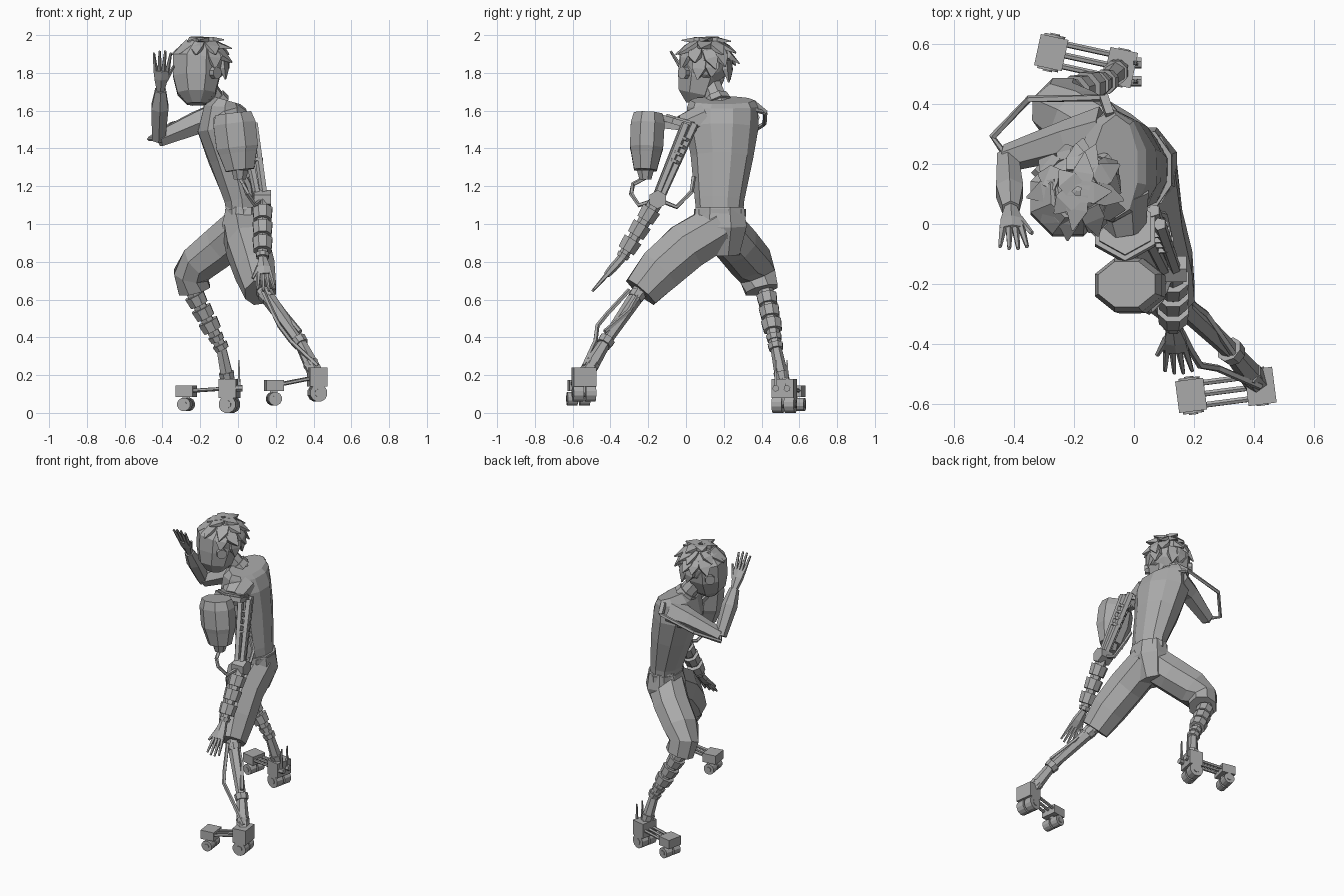
import bpy, bmesh, math, random
from mathutils import Vector as V

random.seed(4)
if "Cube" in bpy.data.objects:
    bpy.data.objects.remove(bpy.data.objects["Cube"])

grey = bpy.data.materials.new("plain_grey")
grey.use_nodes = True
grey.diffuse_color = (0.4, 0.4, 0.4, 1)
grey.node_tree.nodes["Principled BSDF"].inputs["Base Color"].default_value = grey.diffuse_color
X, Y, UP = V((1, 0, 0)), V((0, 1, 0)), V((0, 0, 1))


def add_mesh(name, bm):
    bmesh.ops.recalc_face_normals(bm, faces=bm.faces)
    mesh = bpy.data.meshes.new(name)
    bm.to_mesh(mesh)
    bm.free()
    mesh.materials.append(grey)
    bpy.context.collection.objects.link(bpy.data.objects.new(name, mesh))


def loft(name, rings, sides=8, ref=X, jitter=0.0):
    """Skin rings of (centre, radius along ref, radius across) strung along a path."""
    bm = bmesh.new()
    centres = [V(ring[0]) for ring in rings]
    corner = 1 / math.cos(math.pi / sides)
    loops = []
    for i, ring in enumerate(rings):
        along = (centres[min(i + 1, len(rings) - 1)] - centres[max(i - 1, 0)]).normalized()
        u = ref - along * ref.dot(along)
        if u.length < 0.1:
            u = along.orthogonal()
        u.normalize()
        v = along.cross(u)
        loop = []
        for j in range(sides):
            angle = math.tau * (j + 0.5) / sides
            offset = u * math.cos(angle) * ring[1] + v * math.sin(angle) * ring[-1]
            loop.append(bm.verts.new(centres[i] + offset * corner * (1 + random.uniform(-jitter, jitter))))
        loops.append(loop)
    for low, high in zip(loops, loops[1:]):
        for j in range(sides):
            k = (j + 1) % sides
            bm.faces.new((low[j], low[k], high[k], high[j]))
    bm.faces.new(loops[0])
    bm.faces.new(loops[-1])
    add_mesh(name, bm)


def rod(name, start, end, radius, sides=6, taper=1.0, ref=X):
    loft(name, [(start, radius), (end, radius * taper)], sides, ref)


def tube(name, points, radius=0.01):
    loft(name, [(point, radius) for point in points], 5, UP + X * 0.3)


def bands(name, start, end, spots, radius, half=0.02):
    """Short collars threaded on a limb between start and end."""
    step = (end - start).normalized() * half
    for spot in spots:
        middle = start.lerp(end, spot)
        rod(name, middle - step, middle + step, radius, 8, 0.9)


def hand(name, wrist, tip, side):
    reach = tip - wrist
    palm = wrist + reach * 0.5
    loft(name + "_palm", [(wrist, 0.02), (wrist + reach * 0.3, 0.036, 0.02), (palm, 0.04, 0.015)], 6, side)
    for k in (-1.5, -0.5, 0.5, 1.5):
        base = palm + side * k * 0.02
        end = wrist + reach * (1 - 0.05 * abs(k)) + side * k * 0.03
        rod(name + "_finger", base - reach * 0.05, end, 0.011, 5, 0.5, side)
    thumb = wrist + reach * 0.25 - side * 0.025
    rod(name + "_thumb", thumb, thumb + reach * 0.35 - side * 0.04, 0.012, 5, 0.5)


def foot(name, heel, toe):
    """Roller foot: heel and toe blocks, three joining rods and wheels."""
    forward = toe - heel
    forward.z = 0
    forward.normalize()
    side = forward.cross(UP)
    for part, centre, width, height, drop, radius in (("_heel", heel, 0.06, 0.05, 0.085, 0.045),
                                                      ("_toe", toe, 0.053, 0.03, 0.07, 0.035)):
        half = forward * 0.047
        loft(name + part + "_block", [(centre - half, width, height), (centre + half, width, height)], 4, side)
        axle = centre - UP * drop
        rod(name + part + "_fork", centre, axle, 0.02, 4)
        for k in (-1, 1):
            middle = axle + side * k * 0.033
            for piece, reach, size in (("_wheel", 0.027, 1), ("_wheel_hub", 0.031, 0.45)):
                rod(name + part + piece, middle - side * reach, middle + side * reach, radius * size, 12, ref=forward)
    for k in (-1, 0, 1):
        offset = side * k * 0.037
        rod(name + "_joining_rod", heel + offset, toe + offset, 0.009)


# torso and neck
loft("torso", [((0.03, 0.18, 1.03), 0.085, 0.115), ((0.02, 0.18, 1.13), 0.09, 0.125),
               ((-0.03, 0.19, 1.35), 0.125, 0.155), ((-0.07, 0.19, 1.51), 0.145, 0.18),
               ((-0.07, 0.19, 1.62), 0.11, 0.18), ((-0.06, 0.19, 1.655), 0.075, 0.165)], 10, jitter=0.03)
neck_base, neck_top = V((-0.1, 0.18, 1.62)), V((-0.18, 0.13, 1.74))
rod("neck", neck_base, neck_top, 0.053, 8)
bands("neck_collar", neck_base, neck_top, (0.25,), 0.07)

# trousers
hips = V((0.03, 0.18, 0.99))
loft("trouser_hips", [(hips + UP * 0.1, 0.095, 0.125), (hips, 0.115, 0.145),
                      ((0.01, 0.18, 0.84), 0.075, 0.105)], 8, jitter=0.03)
loft("belt", [(hips + UP * 0.05, 0.1, 0.13), (hips + UP * 0.09, 0.1, 0.13)], 10)
loft("right_trouser_leg", [(hips, 0.11), ((-0.08, 0.27, 0.89), 0.11), ((-0.2, 0.34, 0.8), 0.11, 0.1),
                           ((-0.25, 0.38, 0.73), 0.095, 0.09), ((-0.23, 0.4, 0.65), 0.085)], 8, Y, 0.03)
loft("left_trouser_leg", [(hips, 0.11, 0.12), ((0.05, 0, 0.88), 0.11, 0.125),
                          ((0.09, -0.14, 0.755), 0.105, 0.12), ((0.12, -0.24, 0.64), 0.085, 0.095)], 8, X, 0.03)

# head and ears
face = (-X - Y).normalized()
ear = (Y - X).normalized()
loft("head", [((-0.22, 0.05, 1.635), 0.05), ((-0.22, 0.06, 1.69), 0.1), ((-0.22, 0.08, 1.78), 0.123),
              ((-0.22, 0.09, 1.88), 0.125), ((-0.2, 0.1, 1.95), 0.08)], 8, face)
for k in (-1, 1):
    middle = V((-0.215, 0.085, 1.8)) + ear * k * 0.12
    rod("ear_disc", middle, middle + ear * k * 0.03, 0.03, 8)

# hair: a faceted cap with ragged swept locks
crown = V((-0.19, 0.11, 1.86))
bm = bmesh.new()
bmesh.ops.create_icosphere(bm, subdivisions=2, radius=0.13)
for vert in bm.verts:
    vert.co = vert.co * random.uniform(0.95, 1.04) + crown
add_mesh("hair_cap", bm)


def on_head(azimuth, polar, radius):
    flat = X * math.cos(azimuth) + Y * math.sin(azimuth)
    return crown + (flat * math.sin(polar) + UP * math.cos(polar)) * radius


front = math.atan2(face.y, face.x)
for row, count in enumerate((5, 9, 10, 10)):
    polar = 0.15 + row * 0.47
    for i in range(count):
        azimuth = math.tau * (i + row * 0.5) / count + random.uniform(-0.25, 0.25)
        if row > 1 and math.cos(azimuth - front) > (0.6 if row == 2 else -0.1):
            continue
        end = polar + random.uniform(0.5, 0.75)
        swing = random.uniform(-0.2, 0.3)
        loft("hair_lock", [(on_head(azimuth, polar, 0.11), 0.036, 0.022),
                           (on_head(azimuth + swing * 0.4, (polar + end) / 2, 0.13), 0.036, 0.014),
                           (on_head(azimuth + swing, end, random.uniform(0.145, 0.175)), 0.003)],
             4, Y * math.cos(azimuth) - X * math.sin(azimuth))

# raised right arm
elbow, wrist = V((-0.42, 0.22, 1.45)), V((-0.41, 0.05, 1.71))
loft("right_sleeve", [((-0.1, 0.3, 1.565), 0.08), ((-0.22, 0.28, 1.535), 0.058), (elbow, 0.04)], 6, UP)
loft("right_forearm", [(elbow, 0.035), (elbow.lerp(wrist, 0.65), 0.045), (wrist, 0.028)], 6)
hand("right_hand", wrist, V((-0.4, -0.085, 1.92)), -X)
strap_top = V((-0.1, 0.42, 1.59))
tube("right_elbow_strap", [(-0.04, 0.34, 1.61), strap_top, (-0.35, 0.415, 1.53), (-0.47, 0.29, 1.45), elbow])
rod("right_shoulder_strut", strap_top, strap_top + V((0.02, -0.06, 0.05)), 0.014, 4)

# mechanical left arm
shoulder, elbow, wrist = V((0.065, 0.02, 1.53)), V((0.13, -0.15, 1.13)), V((0.13, -0.34, 0.82))
plate, tilt = V((-0.03, -0.02, 1.515)), V((0, 0.3, 1))
rod("shoulder_plate", plate, plate + tilt * 0.03, 0.1)
rod("shoulder_plate_rim", plate, plate + tilt * 0.04, 0.085)
loft("shoulder_cap", [((-0.05, 0.1, 1.56), 0.1, 0.08), (plate, 0.07, 0.06)])
for offset in (-X * 0.04 - Y * 0.025, Y * 0.025, X * 0.02 - Y * 0.02):
    rod("left_upper_arm_rod", shoulder + offset, elbow + offset * 0.6, 0.019, 5, 0.85)
bands("left_arm_spring", shoulder, elbow, (0.2, 0.3, 0.4, 0.5), 0.036, 0.008)
rod("left_elbow_joint", elbow - X * 0.045, elbow + X * 0.045, 0.043, 6, ref=Y)
rod("left_forearm_core", elbow, wrist, 0.034, 6, 0.7)
bands("left_forearm_barrel", elbow, wrist, (0.26, 0.52, 0.78), 0.052, 0.035)
bands("left_wrist_ring", elbow, wrist, (0.96,), 0.035, 0.012)
hand("left_hand", wrist, V((0.15, -0.5, 0.64)), X)
tube("left_arm_cable", [(0.06, 0.04, 1.25), (0.1, 0.03, 1.17), (0.12, -0.05, 1.09), elbow])

# canister with cap and hose
base, top = V((0.01, -0.215, 1.285)), V((-0.025, -0.2, 1.585))
loft("canister", [(base + (top - base) * t, r, r * 0.8) for t, r in
                  ((0, 0.075), (0.3, 0.1), (0.4, 0.11), (0.82, 0.112), (1, 0.095))])
rod("canister_cap", base, base - UP * 0.05, 0.045, 8, 0.7)
rod("canister_bracket", plate, top - UP * 0.05, 0.02, 4)
tube("canister_hose", [base - UP * 0.04, (0.03, -0.28, 1.21), (0.05, -0.29, 1.16), (0.09, -0.25, 1.1), elbow])

# right lower leg
knee, ankle, heel = V((-0.25, 0.42, 0.66)), V((-0.09, 0.475, 0.35)), V((-0.045, 0.52, 0.13))
rod("right_shin", knee, ankle, 0.035, 6, 0.8)
bands("right_shin_ring", knee, ankle, (0.2, 0.42, 0.64), 0.053, 0.028)
bands("right_ankle_ring", knee, ankle, (0.85, 1), 0.04, 0.015)
rod("right_ankle", ankle, heel, 0.025, 6, 1.4)
bands("right_ankle_collar", ankle, heel, (0.7,), 0.04)
foot("right_foot", heel, V((-0.275, 0.57, 0.115)))
for offset in (-0.045, 0.015):
    socket = heel + X * 0.05 + Y * offset
    rod("right_heel_buffer", socket - X * 0.02, socket + X * 0.02, 0.016)
    rod("right_heel_spike", socket, socket + UP * 0.15, 0.008, 4, 0.4)

# left lower leg
knee, ankle, heel = V((0.13, -0.24, 0.65)), V((0.33, -0.43, 0.37)), V((0.42, -0.54, 0.19))
rod("left_shin", knee, ankle, 0.036, 6, 0.7)
bands("left_shin_ring", knee, ankle, (0.12, 0.98), 0.042)
rod("left_ankle", ankle, heel, 0.028, 6, 1.4)
bands("left_ankle_collar", ankle, heel, (0.65,), 0.04, 0.015)
foot("left_foot", heel, V((0.19, -0.57, 0.145)))
tube("left_shin_pipe", [knee - Y * 0.06, (0.19, -0.42, 0.52), (0.22, -0.47, 0.46), (0.28, -0.48, 0.38), heel + UP * 0.06])
tube("left_shin_cable", [knee + X * 0.03, (0.24, -0.3, 0.54), ankle + UP * 0.06])
